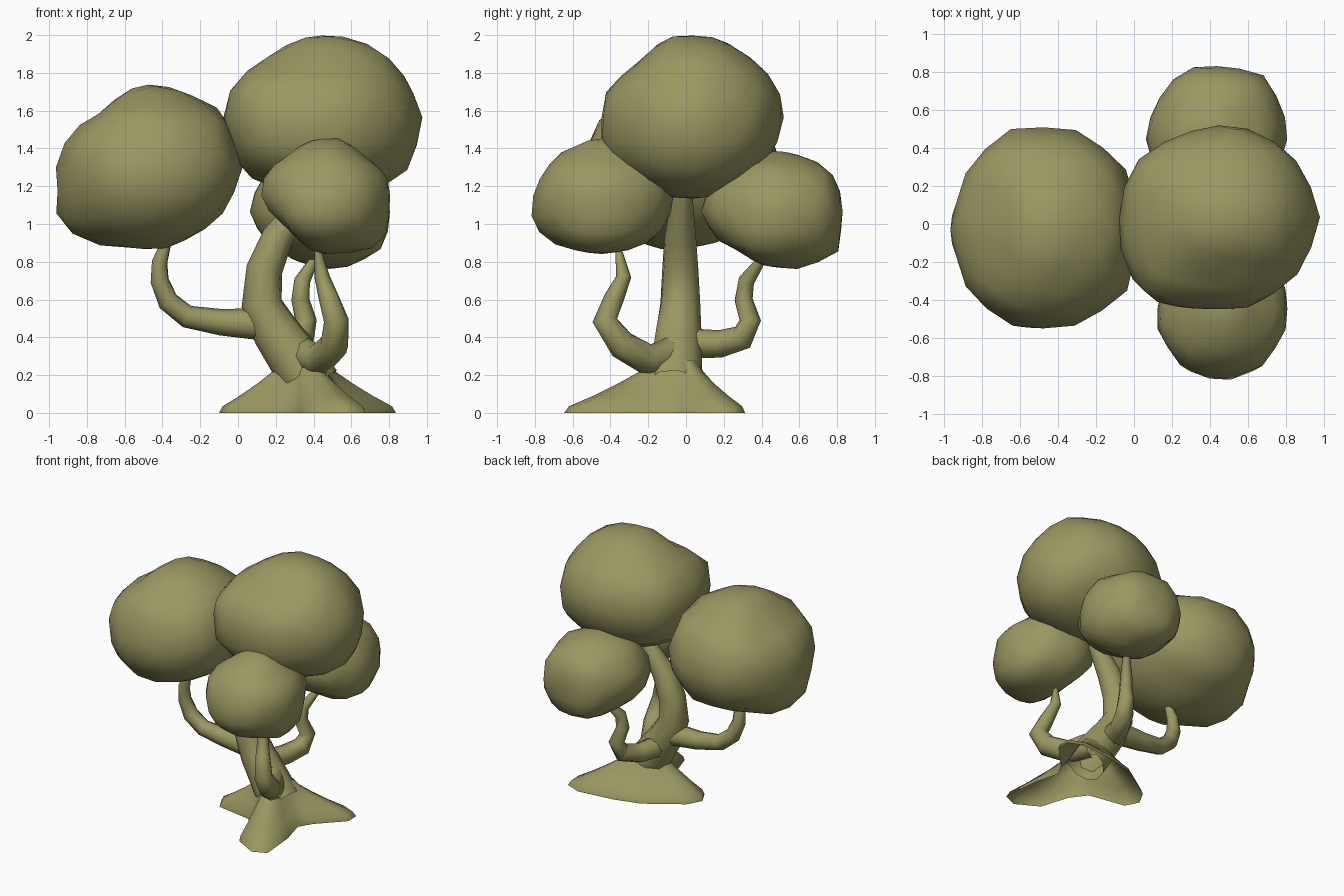
import bpy, bmesh, math
from mathutils import Vector

cube = bpy.data.objects.get("Cube")
if cube:
    bpy.data.objects.remove(cube)

# One olive colour for everything
olive = bpy.data.materials.new("olive")
olive.use_nodes = True
colour = (0.328, 0.314, 0.122, 1)
olive.diffuse_color = colour
olive.node_tree.nodes["Principled BSDF"].inputs["Base Color"].default_value = colour


def finish(name, bm):
    bmesh.ops.recalc_face_normals(bm, faces=bm.faces)
    for face in bm.faces:
        face.smooth = True
    mesh = bpy.data.meshes.new(name)
    bm.to_mesh(mesh)
    bm.free()
    mesh.materials.append(olive)
    obj = bpy.data.objects.new(name, mesh)
    bpy.context.collection.objects.link(obj)
    return obj


def exit_rate(outline, centre, direction):
    """Inverse distance from centre to a convex outline along a direction."""
    rate = 0
    for i, point in enumerate(outline):
        a = Vector(point) - centre
        b = Vector(outline[i - 1]) - centre
        normal = Vector((b.y - a.y, a.x - b.x))
        rate = max(rate, normal.dot(direction) / normal.dot(a))
    return rate


def canopy(name, front, side, top):
    """Lumpy ball whose outlines follow three profiles: xz, yz and xy."""
    def middle(profile, axis):
        values = [p[axis] for p in profile]
        return (min(values) + max(values)) / 2

    centre = Vector((middle(front, 0), middle(side, 0), middle(front, 1)))
    bm = bmesh.new()
    bmesh.ops.create_icosphere(bm, subdivisions=3, radius=1)
    for v in bm.verts:
        d = v.co.normalized()
        total = weights = 0
        # Each profile counts most for directions near its own plane
        for profile, plane in ((front, "xz"), (side, "yz"), (top, "xy")):
            flat = getattr(d, plane)
            if flat.length > 0.01:
                weight = flat.length ** 8
                rate = exit_rate(profile, getattr(centre, plane), flat.normalized())
                total += weight * rate ** 2
                weights += weight
        v.co = centre + d * math.sqrt(weights / total)
    return finish(name, bm)


def bridge(bm, rings):
    n = len(rings[0])
    for lower, upper in zip(rings, rings[1:]):
        for k in range(n):
            j = (k + 1) % n
            bm.faces.new((lower[k], lower[j], upper[j], upper[k]))


def limb(name, points, sides=8):
    """Tapered tube through (x, y, z, radius) points."""
    bm = bmesh.new()
    centres = [Vector(p[:3]) for p in points]
    rings, normal = [], None
    for i, c in enumerate(centres):
        before, after = centres[max(i - 1, 0)], centres[min(i + 1, len(points) - 1)]
        tangent = (after - before).normalized()
        if normal is None:
            normal = tangent.orthogonal()
        normal = (normal - tangent * normal.dot(tangent)).normalized()
        across = tangent.cross(normal)
        ring = []
        for k in range(sides):
            a = math.tau * k / sides
            offset = normal * math.cos(a) + across * math.sin(a)
            ring.append(bm.verts.new(c + offset * points[i][3]))
        rings.append(ring)
    bridge(bm, rings)
    return finish(name, bm)


# Leafy canopies
canopy("main_canopy",
       [(-.09, 1.58), (-.01, 1.75), (.2, 1.92), (.38, 2), (.56, 2), (.75, 1.94),
        (.98, 1.62), (.97, 1.35), (.8, 1.2), (.55, 1.13), (.3, 1.14), (.03, 1.26)],
       [(-.1, 2), (.18, 1.99), (.4, 1.84), (.53, 1.6), (.43, 1.35), (.33, 1.24),
        (.13, 1.14), (-.13, 1.13), (-.3, 1.22), (-.46, 1.38), (-.41, 1.7)],
       [(-.09, -.1), (-.03, .3), (.2, .46), (.53, .54), (.82, .39), (.98, .05),
        (.87, -.25), (.63, -.46), (.2, -.47), (.02, -.38)])
canopy("right_canopy",
       [(-.98, 1.03), (-.97, 1.23), (-.9, 1.46), (-.52, 1.74), (-.32, 1.72),
        (-.08, 1.6), (.03, 1.28), (-.12, 1), (-.37, .86), (-.8, .87)],
       [(-.57, 1.2), (-.45, 1.55), (-.2, 1.74), (.1, 1.74), (.38, 1.58),
        (.51, 1.3), (.42, 1.03), (.18, .9), (-.15, .86), (-.4, .95)],
       [(-.98, -.03), (-.88, .3), (-.65, .51), (-.3, .5), (-.04, .31),
        (.03, 0), (-.02, -.35), (-.29, -.55), (-.62, -.57), (-.88, -.36)])
canopy("front_canopy",
       [(.1, 1.18), (.2, 1.32), (.38, 1.44), (.55, 1.46), (.79, 1.25),
        (.81, 1.06), (.79, .93), (.7, .84), (.42, .85), (.29, .95)],
       [(-.84, 1.01), (-.75, 1.25), (-.66, 1.38), (-.5, 1.45), (-.35, 1.46),
        (-.1, 1.3), (-.05, 1.1), (-.16, .92), (-.3, .85), (-.47, .83), (-.66, .86)],
       [(.1, -.54), (.25, -.76), (.47, -.84), (.68, -.75), (.81, -.55),
        (.81, -.35), (.68, -.12), (.4, -.06), (.18, -.2)])
canopy("back_canopy",
       [(.05, 1.11), (.12, .97), (.26, .82), (.57, .74), (.8, .89),
        (.82, 1.1), (.7, 1.3), (.45, 1.39), (.2, 1.33)],
       [(.06, 1.09), (.2, 1.27), (.35, 1.38), (.58, 1.39), (.76, 1.3),
        (.83, 1.14), (.82, .85), (.6, .74), (.42, .79), (.2, .9)],
       [(.05, .45), (.1, .62), (.22, .78), (.32, .84), (.56, .82), (.71, .78),
        (.8, .53), (.79, .4), (.65, .15), (.4, .07), (.15, .2)])

# Trunk and the three bent branches
limb("trunk", [(.4, -.06, .14, .15), (.31, -.05, .27, .14), (.2, -.04, .43, .125),
               (.125, -.03, .58, .108), (.14, -.03, .76, .097), (.21, -.03, .93, .085),
               (.33, -.02, 1.1, .06), (.42, 0, 1.25, .03)], 10)
limb("right_branch", [(.12, -.03, .47, .085), (-.09, -.03, .48, .07), (-.27, -.04, .51, .06),
                      (-.37, -.05, .59, .057), (-.415, -.06, .7, .05),
                      (-.415, -.07, .8, .043), (-.37, -.08, .93, .025)])
limb("front_branch", [(.35, -.09, .31, .09), (.43, -.2, .28, .085), (.51, -.34, .36, .078),
                      (.52, -.43, .49, .066), (.48, -.38, .61, .053),
                      (.445, -.33, .72, .04), (.42, -.36, .88, .015)])
limb("back_branch", [(.22, -.02, .37, .08), (.28, .18, .365, .073), (.34, .3, .4, .068),
                     (.36, .34, .49, .057), (.33, .305, .6, .048), (.34, .32, .7, .043),
                     (.42, .42, .84, .02)])

# Hollow flared root base: three toes (angle, reach) with webs between
outline = [(-94, .5), (-77, .61), (-66, .6), (-50, .34), (-22, .18), (8, .23),
           (28, .46), (38, .51), (52, .46), (90, .33), (126, .34), (168, .48),
           (181, .53), (193, .49), (220, .25), (250, .3)]
levels = [(0, 1), (.035, .95), (.09, .7), (.155, .44), (.22, .21), (.28, .08)]
bm = bmesh.new()
rings = []
for z, reach in levels:
    ring = []
    for angle, radius in outline:
        # Upper rings become round and lean with the trunk
        r = reach * radius + 0.09 * (1 - reach)
        a = math.radians(angle)
        ring.append(bm.verts.new((0.43 - 0.08 * (1 - reach) + r * math.cos(a),
                                  r * math.sin(a) - 0.05, z)))
    rings.append(ring)
bridge(bm, rings)
finish("root_base", bm)
